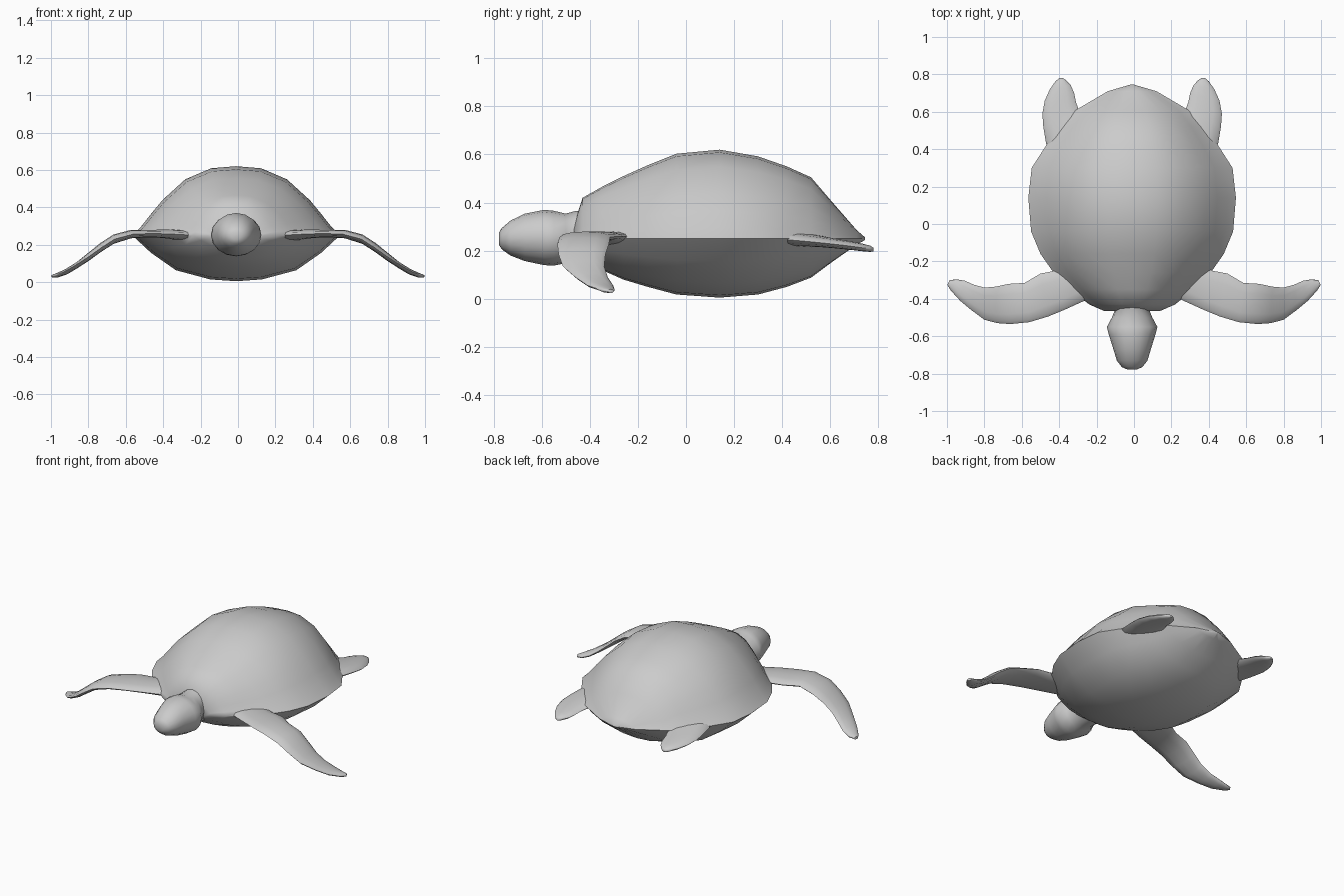
import bpy, math
from mathutils import Vector

if "Cube" in bpy.data.objects:
    bpy.data.objects.remove(bpy.data.objects["Cube"])


def loft(name, rings, mirror_x=None):
    """Skin closed rings of equal length, cap both ends, smooth shade."""
    n = len(rings[0])
    verts = [p for r in rings for p in r]
    faces = [(i * n + j, i * n + (j + 1) % n, (i + 1) * n + (j + 1) % n, (i + 1) * n + j)
             for i in range(len(rings) - 1) for j in range(n)]
    faces += [tuple(range(n))[::-1], tuple(range((len(rings) - 1) * n, len(rings) * n))]
    me = bpy.data.meshes.new(name)
    me.from_pydata(verts, [], faces)
    me.validate()
    ob = bpy.data.objects.new(name, me)
    bpy.context.collection.objects.link(ob)
    bpy.context.view_layer.objects.active = ob
    ob.select_set(True)
    bpy.ops.object.mode_set(mode='EDIT')
    bpy.ops.mesh.select_all(action='SELECT')
    bpy.ops.mesh.normals_make_consistent(inside=False)
    bpy.ops.object.mode_set(mode='OBJECT')
    bpy.ops.object.shade_smooth_by_angle(angle=math.radians(60))
    ob.select_set(False)
    if mirror_x is not None:
        ob.location.x = mirror_x
        ob.modifiers.new("Mirror", 'MIRROR')
    return ob


# Shell: half cross-sections (width fraction, height fraction) above and below the rim
UPPER = [(1, 0), (.92, .12), (.82, .31), (.71, .51), (.49, .81), (.24, .97), (0, 1)]
LOWER = [(0, 1), (.25, .96), (.58, .76), (.82, .38)]
RIM = 0.25


def shell_ring(y, w, top, bot):
    up = [(w * a, RIM + (top - RIM) * b) for a, b in UPPER]
    low = [(w * a, RIM + (bot - RIM) * b) for a, b in LOWER]
    pts = up + [(-x, z) for x, z in up[-2::-1]]
    pts += [(-x, z) for x, z in low[:0:-1]] + low
    return [(x - .01, y, z) for x, z in pts]


# y, half width, top z, bottom z
SHELL = [(-.465, .15, .31, .21), (-.43, .23, .42, .18), (-.35, .33, .465, .12),
         (-.26, .42, .51, .08), (-.16, .49, .555, .05), (-.04, .54, .603, .018),
         (.14, .555, .62, .005), (.30, .537, .592, .018), (.42, .46, .55, .05),
         (.52, .385, .505, .088), (.61, .30, .40, .155), (.71, .13, .285, .225),
         (.745, .01, .255, .245)]
loft("shell", [shell_ring(*s) for s in SHELL])

# Head and neck: y, half width, top z, bottom z
HEAD = [(-.778, .025, .275, .225), (-.765, .055, .295, .205), (-.73, .082, .325, .18),
        (-.67, .10, .354, .157), (-.59, .125, .37, .14), (-.55, .135, .366, .138),
        (-.50, .108, .354, .148), (-.46, .092, .365, .15), (-.38, .10, .37, .15)]
N = 16
loft("head", [[(w * math.cos(2 * math.pi * k / N) - .01, y,
                (t + b) / 2 + (t - b) / 2 * math.sin(2 * math.pi * k / N))
               for k in range(N)] for y, w, t, b in HEAD])


def blade_ring(ax, ay, bx, by, z, th, n=12):
    """Flattened oval between a leading and a trailing edge point."""
    a, b = Vector((ax, ay, z)), Vector((bx, by, z))
    mid, half = (a + b) / 2, (a - b) / 2
    return [mid + half * math.cos(2 * math.pi * k / n)
            + Vector((0, 0, th / 2 * math.sin(2 * math.pi * k / n))) for k in range(n)]


# Front flippers: leading x, y, trailing x, y, z, thickness
FRONT = [(.22, -.39, .34, -.20, .25, .06), (.37, -.458, .42, -.25, .258, .045),
         (.46, -.495, .50, -.265, .26, .04), (.56, -.525, .585, -.315, .257, .045),
         (.66, -.535, .67, -.32, .23, .05), (.73, -.53, .74, -.335, .185, .05),
         (.80, -.512, .80, -.34, .135, .045), (.87, -.46, .855, -.325, .09, .035),
         (.93, -.41, .905, -.303, .056, .03), (.98, -.355, .95, -.296, .037, .024),
         (.998, -.325, .985, -.30, .032, .016)]
loft("front_flipper", [blade_ring(*s) for s in FRONT], 0)

# Rear flippers: outer x, y, inner x, y, z, thickness
REAR = [(.43, .38, .22, .50, .25, .07), (.46, .43, .26, .56, .245, .055),
        (.475, .52, .285, .61, .237, .045), (.48, .59, .30, .65, .23, .04),
        (.467, .66, .31, .70, .222, .036), (.44, .72, .328, .742, .214, .032),
        (.41, .763, .352, .768, .208, .026), (.39, .78, .37, .78, .205, .014)]
loft("rear_flipper", [blade_ring(*s) for s in REAR], -.01)
